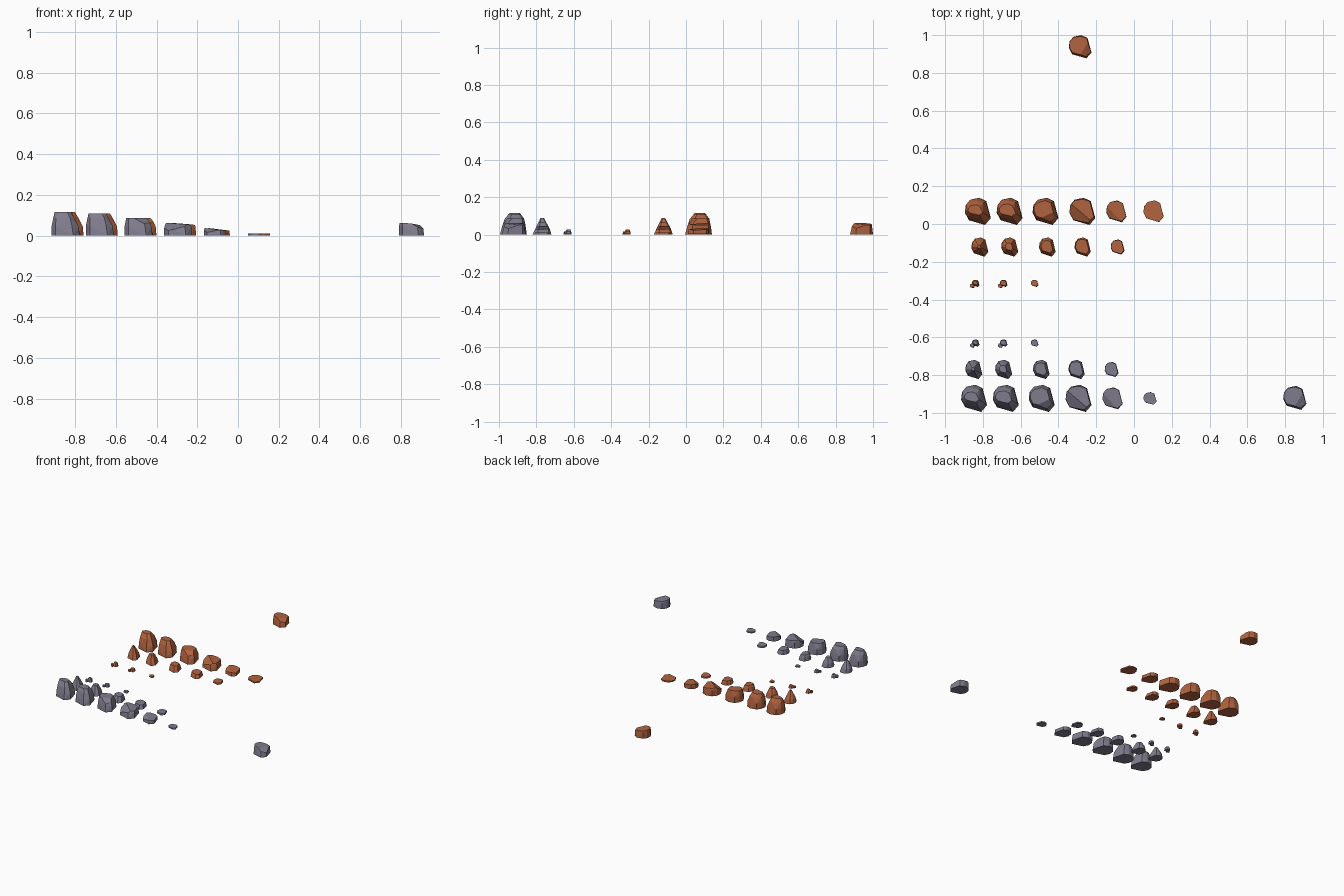
import bpy, bmesh
from mathutils import Vector

if "Cube" in bpy.data.objects:
    bpy.data.objects.remove(bpy.data.objects["Cube"])


def material(name, rgb):
    m = bpy.data.materials.new(name)
    m.diffuse_color = (*rgb, 1)
    m.use_nodes = True
    m.node_tree.nodes["Principled BSDF"].inputs["Base Color"].default_value = m.diffuse_color
    return m


orange = material("rust orange stone", (0.44, 0.125, 0.05))
grey = material("slate grey stone", (0.215, 0.2, 0.265))

# Angular footprint shared by all stones, in a -1..1 box
OUTLINE = [(-0.93, 0.45), (-0.6, 0.85), (0.1, 1.0), (0.65, 0.75),
           (1.0, -0.5), (0.55, -1.0), (-0.7, -0.65), (-1.0, -0.1)]

# Profiles as rings: (z, x scale, y scale, x shift, y shift)
BOULDER = [(0, 1, 1, 0, 0), (0.045, 0.97, 0.94, -0.03, 0.04),
           (0.085, 0.82, 0.72, -0.12, 0.08), (0.116, 0.58, 0.38, -0.2, 0.1)]
SPIRE = [(0, 1, 1, 0, 0), (0.032, 0.82, 0.8, -0.08, 0.06),
         (0.06, 0.5, 0.45, -0.08, 0.04), (0.09, 0.2, 0.17, -0.08, 0.02)]
PEBBLE = [(0, 1, 1, 0, 0), (0.016, 0.9, 0.85, -0.05, 0.05),
          (0.028, 0.6, 0.55, -0.1, 0.1)]


def rock(name, mat, x0, x1, y0, y1, profile, cuts=()):
    """Loft a stone inside the footprint box, then chip it with planes (height, normal)."""
    cx, cy, hx, hy = (x0 + x1) / 2, (y0 + y1) / 2, (x1 - x0) / 2, (y1 - y0) / 2
    bm = bmesh.new()
    for k, (z, sx, sy, dx, dy) in enumerate(profile):
        for i, (px, py) in enumerate(OUTLINE):
            # every ring is uneven, so that the sides break into facets
            wob = 1 - (0.07 if k and (i + k) % 3 == 0 else 0)
            bm.verts.new(((px * sx * wob + dx) * hx, (py * sy * wob + dy) * hy, z))
    bmesh.ops.convex_hull(bm, input=bm.verts[:])
    for height, normal in cuts:
        geom = bm.verts[:] + bm.edges[:] + bm.faces[:]
        bmesh.ops.bisect_plane(bm, geom=geom, plane_co=(0, 0, height),
                               plane_no=Vector(normal).normalized(), clear_outer=True)
        rim = [e for e in bm.edges if e.is_boundary]
        bmesh.ops.holes_fill(bm, edges=rim, sides=0)
    bmesh.ops.dissolve_limit(bm, angle_limit=0.02, verts=bm.verts[:], edges=bm.edges[:])
    bmesh.ops.recalc_face_normals(bm, faces=bm.faces[:])
    me = bpy.data.meshes.new(name)
    bm.to_mesh(me)
    bm.free()
    me.materials.append(mat)
    ob = bpy.data.objects.new(name, me)
    ob.location = (cx, cy, 0)
    bpy.context.collection.objects.link(ob)


# Chips that wear each stage down
BIG_CUTS = [[],
            [(0.109, (0, 0, 1)), (0.125, (0.5, -0.2, 1))],
            [(0.086, (0.02, 0, 1)), (0.1, (0.3, -0.6, 1))],
            [(0.058, (0.12, 0.05, 1)), (0.064, (-0.35, -0.5, 1))],
            [(0.031, (0.12, 0, 1)), (0.042, (-0.3, -0.4, 1))],
            [(0.01, (0, 0, 1))]]
MID_CUTS = [[], [(0.068, (0, 0, 1))], [(0.043, (0.08, 0, 1))],
            [(0.031, (0.08, 0, 1))], [(0.012, (0, 0, 1))]]
SMALL_CUTS = [[], [(0.02, (0, 0, 1))], [(0.009, (0, 0, 1))]]
LONE_CUTS = [(0.057, (0.1, 0.05, 1)), (0.068, (0.5, -0.2, 1))]

# x start and width of every stage
BIG_X = [(-0.915, 0.137), (-0.747, 0.137), (-0.557, 0.137), (-0.362, 0.137),
         (-0.167, 0.107)]
MID_X = [(-0.893, 0.09), (-0.735, 0.09), (-0.535, 0.088), (-0.347, 0.086), (-0.155, 0.073)]
SMALL_X = [-0.868, -0.72, -0.556]

for label, mat, big_y, mid_y, small_y, big_dx, mid_dx in [
        ("orange", orange, 0.067, -0.122, -0.317, 0.02, 0.032),
        ("grey", grey, -0.923, -0.77, -0.633, 0, 0)]:
    # Row of large boulders, worn down step by step
    for n, (x, w) in enumerate(BIG_X):
        d = 0.072 if n < 4 else 0.058
        rock(f"{label}_boulder_stage_{n + 1}", mat, x + big_dx, x + big_dx + w,
             big_y - d, big_y + d, BOULDER, BIG_CUTS[n])
    # Row of medium pointed stones
    for n, (x, w) in enumerate(MID_X):
        d = 0.051 if n < 4 else 0.04
        rock(f"{label}_spire_stage_{n + 1}", mat, x + mid_dx, x + mid_dx + w,
             mid_y - d, mid_y + d, SPIRE, MID_CUTS[n])
    # Row of small stones, each a pebble with a shard beside it
    for n, x in enumerate(SMALL_X):
        rock(f"{label}_pebble_stage_{n + 1}", mat, x + 0.01, x + 0.05,
             small_y - 0.016, small_y + 0.022, PEBBLE, SMALL_CUTS[n])
        if n < 2:
            rock(f"{label}_shard_stage_{n + 1}", mat, x, x + 0.024,
                 small_y - 0.023, small_y + 0.002, PEBBLE, [(0.017, (0, 0, 1))] if n == 0
                 else [(0.012, (0, 0, 1))])

# Last worn-down slabs of the large rows
rock("orange_boulder_stage_6", orange, 0.05, 0.157, 0.01, 0.125, BOULDER, BIG_CUTS[5])
rock("grey_boulder_stage_6", grey, 0.05, 0.12, -0.957, -0.89, BOULDER, BIG_CUTS[5])

# Lone stones away from the rows
rock("orange_lone_stone", orange, -0.345, -0.225, 0.877, 1.0, BOULDER, LONE_CUTS)
rock("grey_lone_stone", grey, 0.79, 0.913, -0.984, -0.857, BOULDER, LONE_CUTS)
